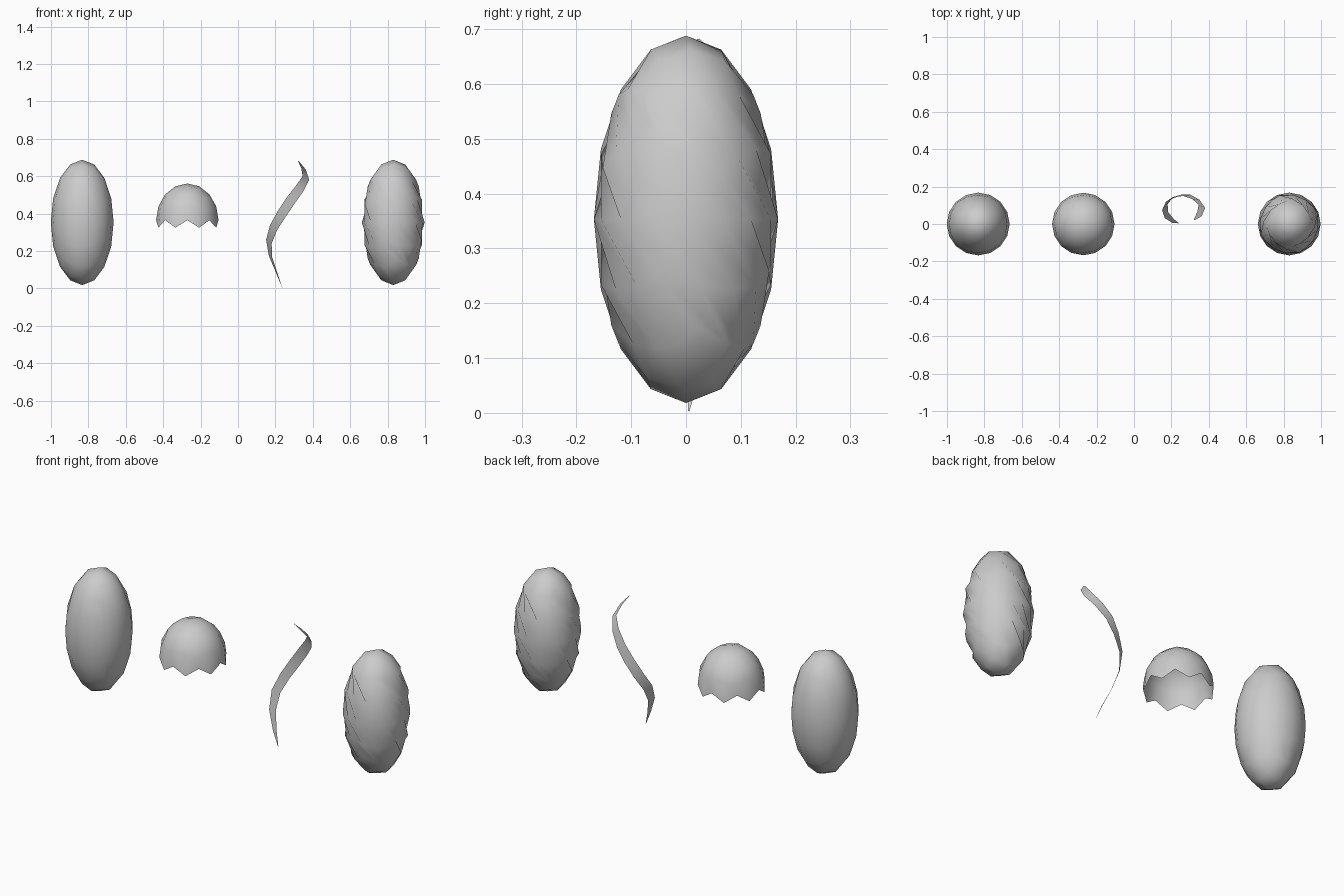
import bpy, bmesh, math
from mathutils import Vector

if "Cube" in bpy.data.objects:
    bpy.data.objects.remove(bpy.data.objects["Cube"])

R, H, ZC = 0.168, 0.335, 0.353


def finish(bm, name, loc):
    bmesh.ops.recalc_face_normals(bm, faces=bm.faces)
    for f in bm.faces:
        f.smooth = True
    me = bpy.data.meshes.new(name)
    bm.to_mesh(me)
    bm.free()
    ob = bpy.data.objects.new(name, me)
    ob.location = loc
    bpy.context.collection.objects.link(ob)
    return ob


def quad_sphere():
    # unit sphere made from a cube with a 4 x 4 grid on each side
    bm = bmesh.new()
    bmesh.ops.create_cube(bm, size=2)
    bmesh.ops.subdivide_edges(bm, edges=bm.edges[:], cuts=3, use_grid_fill=True)
    for v in bm.verts:
        v.co = Vector([math.tan(c * math.pi / 4) for c in v.co]).normalized()
    return bm


def egg(name, x, twist=0.0):
    bm = quad_sphere()
    for v in bm.verts:
        p = v.co.copy()
        a = -twist * p.z / 2
        c, s = math.cos(a), math.sin(a)
        v.co = (R * (p.x * c - p.y * s), R * (p.x * s + p.y * c), H * p.z)
    return finish(bm, name, (x, 0, ZC))


# plain egg and twisted egg
egg("plain_egg", -0.833)
egg("twisted_egg", 0.83, math.pi)

# open shell cap with a zigzag rim
bm = quad_sphere()
low = [f for f in bm.faces if f.calc_center_median().z < 0]
bmesh.ops.delete(bm, geom=low, context='FACES')
for v in bm.verts:
    p = v.co.copy()
    z = 0.198 * p.z
    if abs(p.z) < 1e-3:
        k = round(math.atan2(p.y, p.x) / (math.pi / 8))
        z = -0.038 if k % 2 else 0.002
    v.co = (0.167 * p.x, 0.167 * p.y, z)
finish(bm, "shell_cap", (-0.271, 0, 0.363))

# spiral peel: centre line (x, y, z) and width, tapered at both ends
path = [(-.043, .005, .003, .003), (-.072, .017, .08, .022),
        (-.106, .047, .17, .038), (-.115, .09, .25, .048),
        (-.09, .132, .325, .052), (-.045, .15, .4, .054),
        (.0, .154, .468, .054), (.05, .132, .535, .05),
        (.083, .095, .59, .044), (.07, .053, .64, .033),
        (.042, .022, .682, .006)]
bm = bmesh.new()
rows = []
for i, (x, y, z, w) in enumerate(path):
    p = Vector((x, y, z))
    a = Vector(path[max(i - 1, 0)][:3])
    b = Vector(path[min(i + 1, len(path) - 1)][:3])
    n = Vector((x / R**2, y / R**2, (z - ZC) / H**2))
    side = n.cross(b - a).normalized() * w / 2
    rows.append((bm.verts.new(p - side), bm.verts.new(p + side)))
for (a, b), (c, d) in zip(rows, rows[1:]):
    bm.faces.new((a, b, d, c))
finish(bm, "spiral_peel", (0.28, 0, 0))
